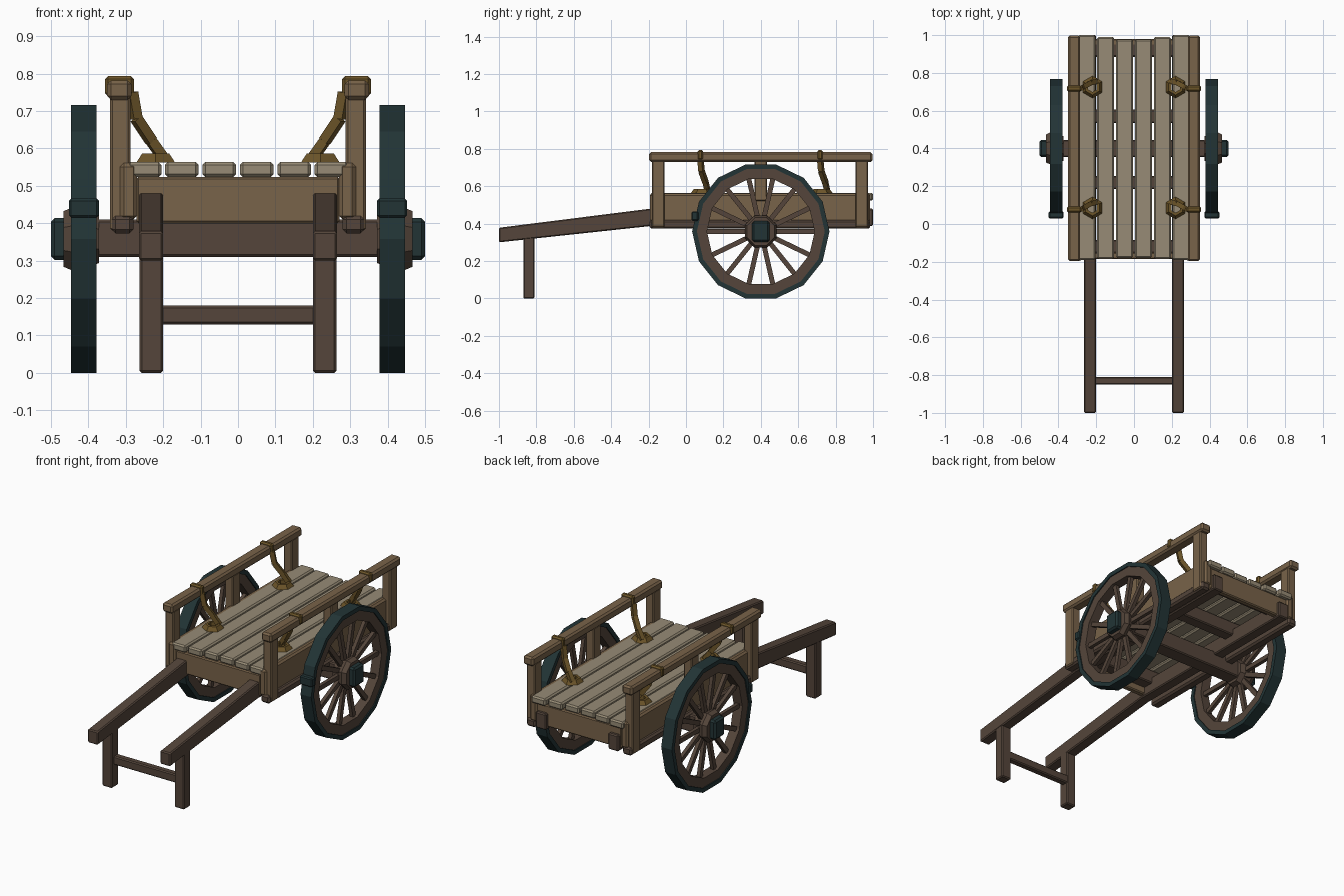
import bpy, bmesh, math
from mathutils import Matrix, Vector

old = bpy.data.objects.get("Cube")
if old:
    bpy.data.objects.remove(old, do_unlink=True)


def material(name, rgb):
    m = bpy.data.materials.new(name)
    m.use_nodes = True
    m.diffuse_color = (*rgb, 1)
    m.node_tree.nodes["Principled BSDF"].inputs["Base Color"].default_value = (*rgb, 1)
    return m


PLANK = material("pale_plank_wood", (0.31, 0.26, 0.18))
TAN = material("tan_wood", (0.19, 0.125, 0.067))
DARK = material("dark_wood", (0.09, 0.06, 0.043))
IRON = material("dark_teal_iron", (0.016, 0.034, 0.036))
BRASS = material("aged_brass", (0.15, 0.09, 0.022))


def finish(bm, name, mat, bevel=0.0):
    bmesh.ops.recalc_face_normals(bm, faces=bm.faces)
    if bevel:
        bmesh.ops.bevel(bm, geom=bm.edges[:], offset=bevel, segments=1, affect='EDGES')
    me = bpy.data.meshes.new(name)
    bm.to_mesh(me)
    bm.free()
    me.materials.append(mat)
    ob = bpy.data.objects.new(name, me)
    bpy.context.collection.objects.link(ob)
    return ob


def box(name, mat, x, y, z, bevel=0.006):
    """Bevelled box from (low, high) ranges."""
    bm = bmesh.new()
    size = [abs(r[1] - r[0]) for r in (x, y, z)]
    mid = [(r[1] + r[0]) / 2 for r in (x, y, z)]
    bmesh.ops.create_cube(bm, size=1, matrix=Matrix.Translation(mid) @ Matrix.Diagonal((*size, 1)))
    return finish(bm, name, mat, bevel)


def add_beam(bm, a, b, width, depth):
    """Square bar between two points."""
    a, b = Vector(a), Vector(b)
    d = b - a
    turn = d.to_track_quat('Z', 'X').to_matrix().to_4x4()
    bmesh.ops.create_cube(bm, size=1, matrix=Matrix.Translation((a + b) / 2) @ turn
                          @ Matrix.Diagonal((width, depth, d.length, 1)))


def ring(name, mat, profile, sides, centre, axis, phase=0.0):
    """Revolve a closed (radius, height) profile around the x or z axis."""
    bm = bmesh.new()
    loops = []
    for i in range(sides):
        t = phase + math.tau * i / sides
        row = []
        for r, h in profile:
            u, v = r * math.cos(t), r * math.sin(t)
            p = (h, u, v) if axis == 'X' else (u, v, h)
            row.append(bm.verts.new(Vector(centre) + Vector(p)))
        loops.append(row)
    n = len(profile)
    for i in range(sides):
        a, b = loops[i], loops[(i + 1) % sides]
        for j in range(n):
            k = (j + 1) % n
            bm.faces.new((a[j], a[k], b[k], b[j]))
    return finish(bm, name, mat)


def prism(name, mat, outline, x0, x1, bevel):
    """Extrude a (y, z) outline across x."""
    bm = bmesh.new()
    face = bm.faces.new([bm.verts.new((x0, y, z)) for y, z in outline])
    out = bmesh.ops.extrude_face_region(bm, geom=[face])
    bmesh.ops.translate(bm, vec=(x1 - x0, 0, 0),
                        verts=[v for v in out["geom"] if isinstance(v, bmesh.types.BMVert)])
    return finish(bm, name, mat, bevel)


WY, WZ = 0.40, 0.358          # wheel centre
SIDES = 14

# Deck planks, the outer ones slightly longer
for i in range(6):
    x = -0.25 + 0.1 * i
    inset = (0.0, 0.01, 0.022)[min(i, 5 - i)]
    wide = 0.045
    box(f"deck_plank_{i + 1}", PLANK, (x - wide, x + wide),
        (-0.19 + inset / 2, 1.0 - inset), (0.523, 0.564), 0.008)

# Cross bearers, end boards and axle
for i, y in enumerate((-0.12, 0.22, 0.57, 0.92)):
    box(f"deck_bearer_{i + 1}", DARK, (-0.27, 0.27), (y - 0.035, y + 0.035), (0.44, 0.523))
box("front_board", TAN, (-0.272, 0.272), (-0.185, -0.15), (0.4, 0.524))
box("back_board", TAN, (-0.272, 0.272), (0.945, 0.98), (0.4, 0.524))
box("axle", DARK, (-0.46, 0.46), (WY - 0.045, WY + 0.045), (0.31, 0.41))
box("leg_crossbar", DARK, (-0.21, 0.21), (-0.85, -0.81), (0.13, 0.18))

for s, side in ((1, "left"), (-1, "right")):
    # Sides of the bed
    box(f"{side}_side_board", TAN, (s * 0.27, s * 0.315), (-0.192, 0.985), (0.41, 0.561), 0.01)
    box(f"{side}_bottom_rail", DARK, (s * 0.28, s * 0.337), (-0.195, 0.985), (0.373, 0.42), 0.01)
    for label, y, low in (("front", -0.148, 0.38), ("middle", WY, 0.52), ("back", 0.94, 0.38)):
        box(f"{side}_{label}_post", TAN, (s * 0.288, s * 0.342), (y - 0.034, y + 0.034), (low, 0.74))
    box(f"{side}_top_rail", TAN, (s * 0.285, s * 0.35), (-0.197, 0.997), (0.73, 0.782), 0.01)

    # Pull shaft running under the whole bed, and its rest leg
    prism(f"{side}_shaft", DARK, [(-1, 0.30), (-1, 0.378), (-0.19, 0.48), (1, 0.48),
                                 (1, 0.387), (-0.19, 0.387)], s * 0.2, s * 0.265, 0.006)
    box(f"{side}_rest_leg", DARK, (s * 0.2, s * 0.263), (-0.87, -0.81), (0, 0.33))

    # Wheel: iron tyre, wooden rim, spokes, flared hub, cap
    c = (s * 0.412, WY, WZ)
    ring(f"{side}_tyre", IRON, [(0.367, -0.034), (0.367, 0.034), (0.342, 0.034), (0.342, -0.034)],
         SIDES, c, 'X')
    ring(f"{side}_wheel_rim", DARK, [(0.343, -0.028), (0.343, 0.028), (0.288, 0.028), (0.288, -0.028)],
         SIDES, c, 'X')
    box(f"{side}_tyre_clamp", IRON, (s * 0.372, s * 0.452), (0.03, 0.066), (0.415, 0.466))
    bm = bmesh.new()
    for i in range(SIDES):
        t = math.tau * i / SIDES
        d = Vector((0, math.cos(t), math.sin(t)))
        add_beam(bm, Vector(c) + d * 0.05, Vector(c) + d * 0.295, 0.026, 0.021)
    finish(bm, f"{side}_spokes", DARK)
    ring(f"{side}_hub", DARK, [(0.03, s * -0.04), (0.07, s * -0.04), (0.092, s * 0.03),
                              (0.08, s * 0.055), (0.03, s * 0.055)], 8, c, 'X', math.pi / 8)
    box(f"{side}_hub_cap", IRON, (s * 0.455, s * 0.5), (WY - 0.046, WY + 0.046),
        (WZ - 0.056, WZ + 0.056), 0.01)

    # Brass stays: hexagonal deck ring, bent strut, strap over the rail
    for label, y in (("front", 0.085), ("back", 0.725)):
        ring(f"{side}_{label}_stay_ring", BRASS, [(0.06, 0), (0.042, 0.024), (0.026, 0.024), (0.026, 0)],
             6, (s * 0.22, y, 0.562), 'Z', math.pi / 6)
        bm = bmesh.new()
        path = [(0.2, 0.03, 0.575), (0.232, 0.02, 0.62), (0.272, -0.002, 0.68), (0.284, -0.008, 0.75)]
        path = [(s * px, y + py, pz) for px, py, pz in path]
        for a, b in zip(path, path[1:]):
            add_beam(bm, a, b, 0.026, 0.026)
        finish(bm, f"{side}_{label}_stay_strut", BRASS)
        box(f"{side}_{label}_stay_strap", BRASS, (s * 0.278, s * 0.356), (y - 0.023, y + 0.007),
            (0.74, 0.793), 0.008)
